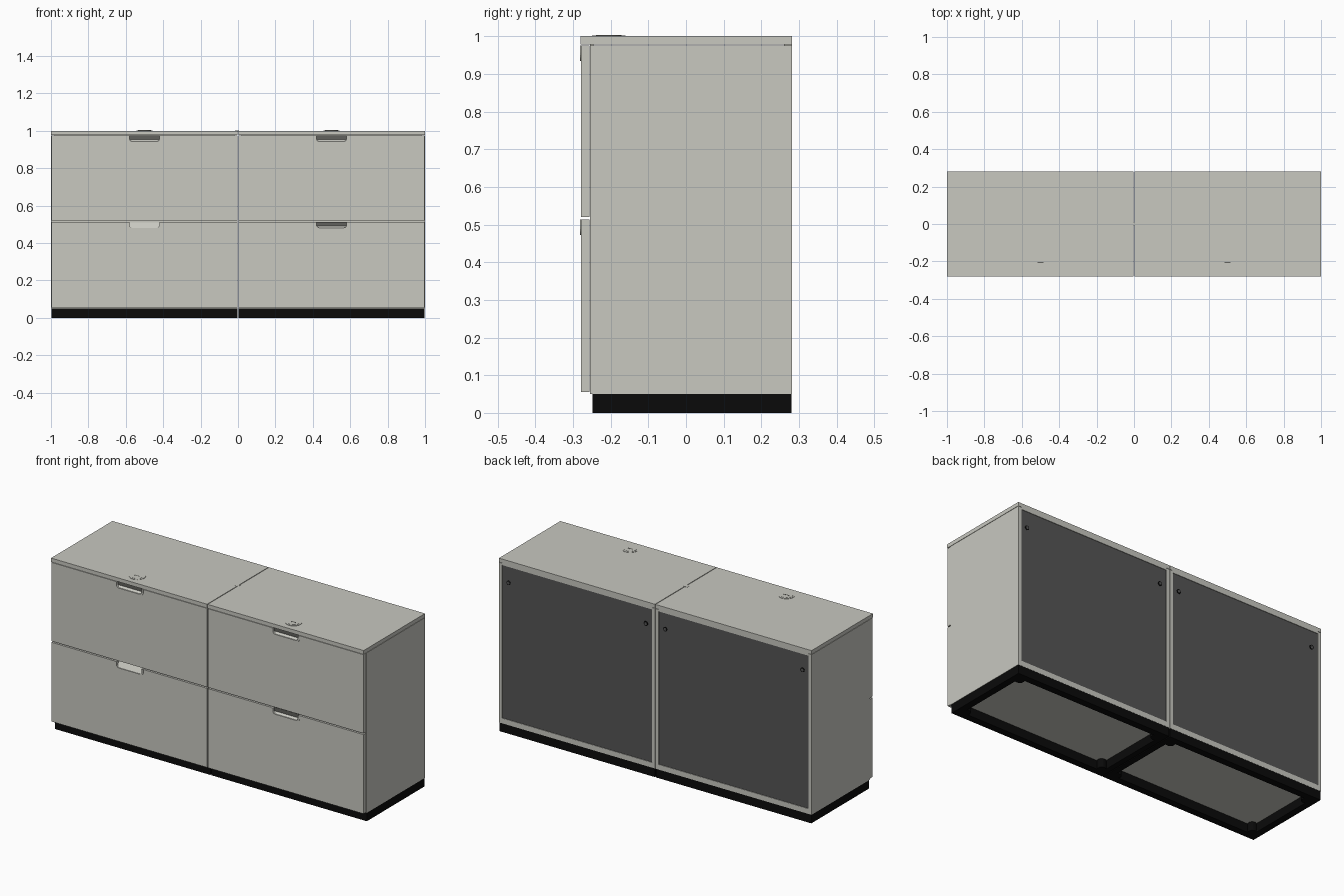
import bpy, bmesh, math

if "Cube" in bpy.data.objects:
    bpy.data.objects.remove(bpy.data.objects["Cube"])


def material(name, rgb):
    m = bpy.data.materials.new(name)
    m.diffuse_color = (*rgb, 1)
    m.use_nodes = True
    m.node_tree.nodes["Principled BSDF"].inputs["Base Color"].default_value = m.diffuse_color
    return m


GREY = material("warm_light_grey", (0.58, 0.58, 0.53))
DARK = material("charcoal_panel", (0.09, 0.09, 0.09))
BLACK = material("black_plinth", (0.003, 0.003, 0.003))
SHADE = material("handle_dark_grey", (0.12, 0.12, 0.11))


def prism(name, pts, vec, mat):
    """Extrude a closed 3D outline along vec."""
    bm = bmesh.new()
    face = bm.faces.new([bm.verts.new(p) for p in pts])
    ext = bmesh.ops.extrude_face_region(bm, geom=[face])
    moved = [v for v in ext["geom"] if isinstance(v, bmesh.types.BMVert)]
    bmesh.ops.translate(bm, verts=moved, vec=vec)
    # keep the starting cap so that the solid is closed
    if not face.is_valid or len(bm.faces) < len(pts) + 2:
        bmesh.ops.holes_fill(bm, edges=bm.edges[:])
    bmesh.ops.recalc_face_normals(bm, faces=bm.faces[:])
    me = bpy.data.meshes.new(name)
    bm.to_mesh(me)
    bm.free()
    me.materials.append(mat)
    ob = bpy.data.objects.new(name, me)
    bpy.context.collection.objects.link(ob)
    return ob


def box(name, x, y, z, mat):
    x0, x1 = sorted(x)
    pts = [(x0, y[0], z[0]), (x1, y[0], z[0]), (x1, y[1], z[0]), (x0, y[1], z[0])]
    return prism(name, pts, (0, 0, z[1] - z[0]), mat)


def disc(name, c, r, vec, mat, n=32):
    ring = [2 * math.pi * i / n for i in range(n)]
    if vec[2]:
        pts = [(c[0] + r * math.cos(a), c[1] + r * math.sin(a), c[2]) for a in ring]
    else:
        pts = [(c[0] + r * math.cos(a), c[1], c[2] + r * math.sin(a)) for a in ring]
    return prism(name, pts, vec, mat)


def notch(cx, zt, w, d, r, n=5):
    """Rounded U outline, from top left down and round to top right."""
    pts = [(cx - w, zt)]
    for sx, a0 in ((-1, math.pi), (1, 1.5 * math.pi)):
        for i in range(n + 1):
            a = a0 + i / n * math.pi / 2
            pts.append((cx + sx * (w - r) + r * math.cos(a), zt - d + r + r * math.sin(a)))
    return pts + [(cx + w, zt)]


def drawer(name, s, z0, z1, full_scoop):
    cx, a, b = s * 0.5, *sorted((s * 0.003, s * 0.998))
    hole = notch(cx, z1, 0.089, 0.04, 0.022)
    # front board with a rounded grip notch in its top edge
    outline = [(a, z1)] + hole + [(b, z1), (b, z0), (a, z0)]
    prism(name + "_front", [(x, -0.279, z) for x, z in outline], (0, 0.023, 0), GREY)
    # raised lip lining the notch
    inner = notch(cx, z1, 0.080, 0.032, 0.016)
    lip = notch(cx, z1, 0.090, 0.041, 0.023) + inner[::-1]
    prism(name + "_handle_lip", [(x, -0.282, z) for x, z in lip], (0, 0.024, 0), GREY)
    # sloping scoop behind the lip
    top = z1 - (0.003 if full_scoop else 0.020)
    prof = [(-0.279, z1 - 0.034), (-0.259, z1 - 0.034), (-0.259, top)]
    prism(name + "_handle_scoop", [(cx - 0.08, y, z) for y, z in prof], (0.16, 0, 0), GREY)
    if not full_scoop:
        box(name + "_grip_recess", (cx - 0.08, cx + 0.08), (-0.266, -0.258),
            (z1 - 0.022, z1 - 0.001), SHADE)


for s, side in ((-1, "left"), (1, "right")):
    def X(a, b):
        return (s * a, s * b)

    # carcass
    box(side + "_top_board", X(0.002, 1), (-0.28, 0.281), (0.978, 1.0), GREY)
    box(side + "_outer_side", X(0.98, 1), (-0.255, 0.281), (0.05, 0.976), GREY)
    box(side + "_inner_side", X(0.002, 0.022), (-0.255, 0.281), (0.05, 0.976), GREY)
    box(side + "_bottom_board", X(0.02, 0.98), (-0.255, 0.281), (0.05, 0.08), GREY)
    box(side + "_back_top_rail", X(0.02, 0.98), (0.26, 0.281), (0.965, 0.979), GREY)
    box(side + "_front_filler", X(0.02, 0.98), (-0.255, -0.245), (0.08, 0.979), GREY)

    # back panel with two fixings
    box(side + "_back_panel", X(0.022, 0.98), (0.268, 0.278), (0.08, 0.965), DARK)
    for x in (0.062, 0.94):
        disc(side + "_back_fixing", (s * x, 0.277, 0.872), 0.013, (0, 0.003, 0), BLACK, 20)
        disc(side + "_back_fixing_cap", (s * x, 0.279, 0.872), 0.008, (0, 0.002, 0), DARK, 20)

    # drawers
    drawer(side + "_upper_drawer", s, 0.520, 0.975, False)
    drawer(side + "_lower_drawer", s, 0.055, 0.513, s < 0)

    # plinth frame and feet
    box(side + "_plinth_front", X(0.003, 0.998), (-0.248, -0.208), (0, 0.05), BLACK)
    box(side + "_plinth_back", X(0.003, 0.998), (0.24, 0.28), (0, 0.05), BLACK)
    for x in ((0.003, 0.035), (0.958, 0.998)):
        box(side + "_plinth_end", X(*x), (-0.208, 0.24), (0, 0.05), BLACK)
    for x in (0.05, 0.945):
        for y in (-0.195, 0.227):
            disc(side + "_foot", (s * x, y, 0), 0.024, (0, 0, 0.05), BLACK, 16)

    # round cable cover in the top, with a slot
    disc(side + "_cable_cover", (s * 0.5, -0.205, 0.999), 0.044, (0, 0, 0.003), GREY)
    disc(side + "_cable_cover_cap", (s * 0.5, -0.205, 1.001), 0.034, (0, 0, 0.002), GREY)
    box(side + "_cable_slot", (s * 0.5 - 0.016, s * 0.5 + 0.016), (-0.209, -0.202),
        (1.002, 1.0035), SHADE)

# small clip joining both tops
box("top_joining_clip", (-0.016, 0.006), (-0.008, 0.012), (0.995, 1.001), GREY)
